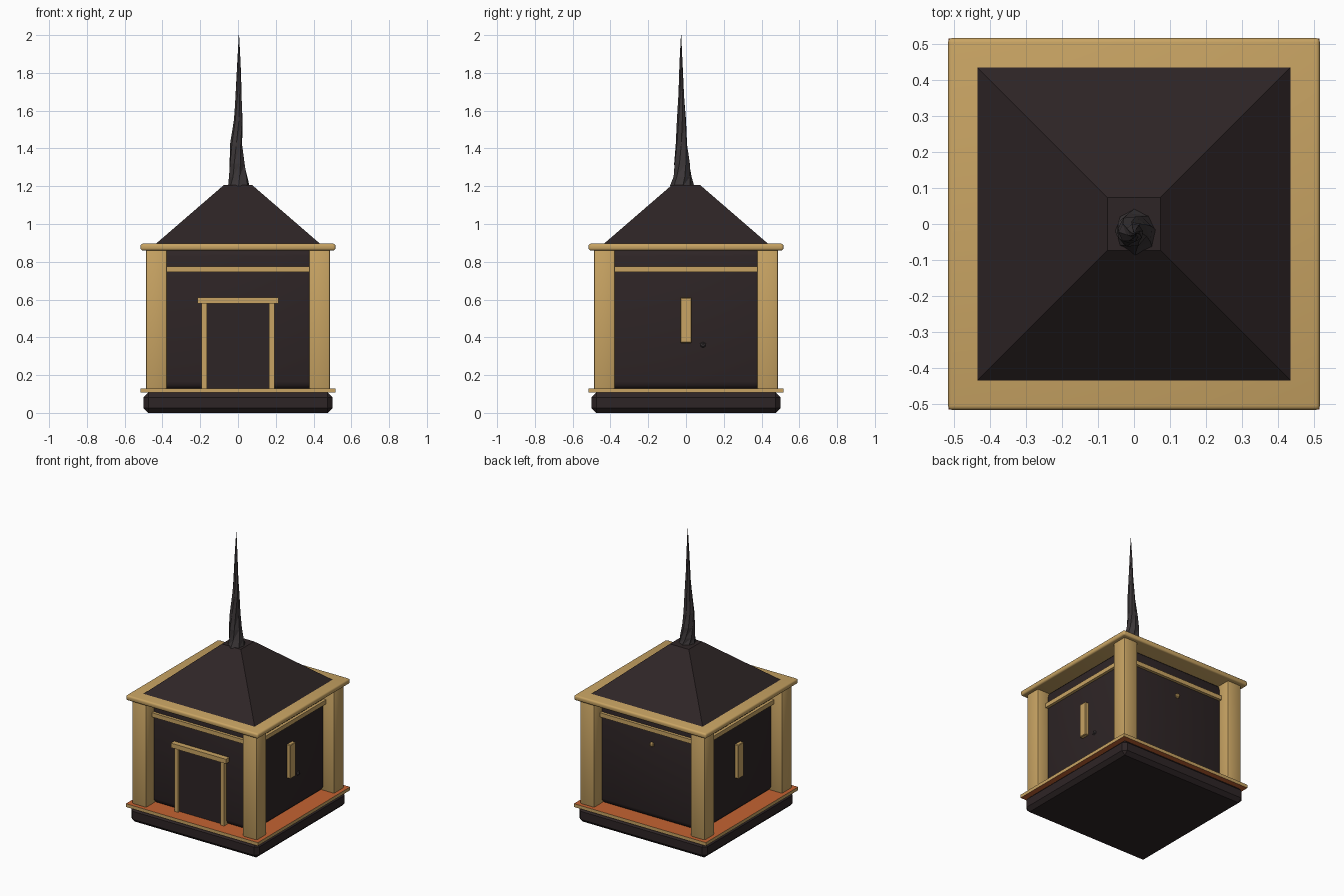
import bpy, bmesh, math, random
from mathutils import Vector

if "Cube" in bpy.data.objects:
    bpy.data.objects.remove(bpy.data.objects["Cube"])

random.seed(4)


def mat(name, rgb):
    m = bpy.data.materials.new(name)
    m.diffuse_color = (*rgb, 1)
    m.use_nodes = True
    m.node_tree.nodes["Principled BSDF"].inputs["Base Color"].default_value = m.diffuse_color
    return m


GOLD = mat("gold", (0.58, 0.37, 0.125))
DARK = mat("dark_brown", (0.027, 0.018, 0.019))
ORANGE = mat("orange", (0.55, 0.125, 0.032))
GREY = mat("charcoal_grey", (0.045, 0.038, 0.04))


def finish(name, bm, *mats):
    bmesh.ops.recalc_face_normals(bm, faces=bm.faces[:])
    me = bpy.data.meshes.new(name)
    bm.to_mesh(me)
    bm.free()
    for m in mats:
        me.materials.append(m)
    ob = bpy.data.objects.new(name, me)
    bpy.context.collection.objects.link(ob)
    return ob


def box(name, x, y, z, m, bevel=0, segs=1):
    """Box from (min, max) ranges, optionally bevelled."""
    bm = bmesh.new()
    bmesh.ops.create_cube(bm, size=1)
    for v in bm.verts:
        v.co = Vector([(a + b) / 2 + c * (b - a) for (a, b), c in zip((x, y, z), v.co)])
    if bevel:
        bmesh.ops.bevel(bm, geom=bm.edges[:], offset=bevel, segments=segs,
                        profile=0.5, affect='EDGES')
    return finish(name, bm, m)


def sq(h):
    return (-h, h)


def loft(name, rings, m):
    """Skin between rings of equal length, capped at both ends."""
    bm = bmesh.new()
    vs = [[bm.verts.new(p) for p in r] for r in rings]
    n = len(vs[0])
    for a, b in zip(vs, vs[1:]):
        for i in range(n):
            j = (i + 1) % n
            bm.faces.new((a[i], a[j], b[j]))
            bm.faces.new((a[i], b[j], b[i]))
    bm.faces.new(vs[0])
    bm.faces.new(vs[-1])
    return finish(name, bm, m)


# Plinth and floor plate (gold rim, orange faces)
box("plinth", sq(0.5), sq(0.5), (0, 0.107), DARK, 0.025)
plate = box("floor_plate", sq(0.515), sq(0.515), (0.107, 0.13), GOLD)
plate.data.materials.append(ORANGE)
for p in plate.data.polygons:
    p.material_index = 1 if abs(p.normal.z) > 0.5 else 0

# Walls
box("walls", sq(0.405), sq(0.405), (0.125, 0.87), DARK, 0.04, 3)

# Corner pillars
for sx in (-1, 1):
    for sy in (-1, 1):
        box("corner_pillar", sorted((sx * 0.375, sx * 0.488)),
            sorted((sy * 0.375, sy * 0.488)), (0.12, 0.87), GOLD, 0.014, 2)

# Trim rails between the pillars
for s in (-1, 1):
    d = sorted((s * 0.39, s * 0.425))
    box("trim_rail", sq(0.38), d, (0.745, 0.775), GOLD)
    box("trim_rail", d, sq(0.38), (0.745, 0.775), GOLD)

# Doorway
box("door", sq(0.17), (-0.415, -0.39), (0.125, 0.585), DARK)
for s in (-1, 1):
    box("door_post", sorted((s * 0.165, s * 0.194)), (-0.432, -0.39), (0.125, 0.585), GOLD)
box("door_lintel", sq(0.215), (-0.442, -0.39), (0.578, 0.61), GOLD)

# Side windows
for s in (-1, 1):
    box("side_window", sorted((s * 0.39, s * 0.43)), sq(0.03), (0.37, 0.61), GOLD, 0.004)

# Small studs on the back and right walls
for name, loc, m in (("back_stud", (-0.02, 0.408, 0.65), GOLD),
                     ("right_stud", (0.4, 0.09, 0.36), GREY)):
    bm = bmesh.new()
    bmesh.ops.create_icosphere(bm, subdivisions=1, radius=0.018)
    bmesh.ops.translate(bm, vec=loc, verts=bm.verts[:])
    finish(name, bm, m)

# Eaves slab
box("eaves", sq(0.516), sq(0.516), (0.86, 0.896), GOLD, 0.012, 3)

# Truncated pyramid roof
bm = bmesh.new()
tiers = [[bm.verts.new((sx * h, sy * h, z)) for sx, sy in ((-1, -1), (1, -1), (1, 1), (-1, 1))]
         for h, z in ((0.435, 0.895), (0.074, 1.207))]
for i in range(4):
    j = (i + 1) % 4
    bm.faces.new((tiers[0][i], tiers[0][j], tiers[1][j], tiers[1][i]))
for t in tiers:
    bm.faces.new(t)
finish("roof", bm, DARK)

# Crooked low-poly spire: (height, centre x, centre y, radius)
spine = [(1.2, 0.003, -0.017, 0.064), (1.25, -0.003, -0.02, 0.052),
         (1.32, -0.008, -0.022, 0.042), (1.42, -0.008, -0.024, 0.034),
         (1.55, 0.0, -0.025, 0.024), (1.7, 0.003, -0.026, 0.016),
         (1.85, 0.004, -0.026, 0.009), (2.0, 0.005, -0.026, 0.001)]
rings = []
for k, (z, cx, cy, r) in enumerate(spine):
    ring = []
    for i in range(8):
        a = math.tau * i / 8 + k * 0.25
        q = r * random.uniform(0.85, 1.1)
        ring.append((cx + q * math.cos(a), cy + q * math.sin(a), z))
    rings.append(ring)
loft("spire", rings, GREY)

# Smooth shading on the rounded parts
bpy.ops.object.select_all(action='DESELECT')
for ob in bpy.data.objects:
    if ob.name.startswith(("eaves", "corner_pillar", "walls")):
        ob.select_set(True)
        bpy.context.view_layer.objects.active = ob
bpy.ops.object.shade_smooth_by_angle(angle=math.radians(35))
